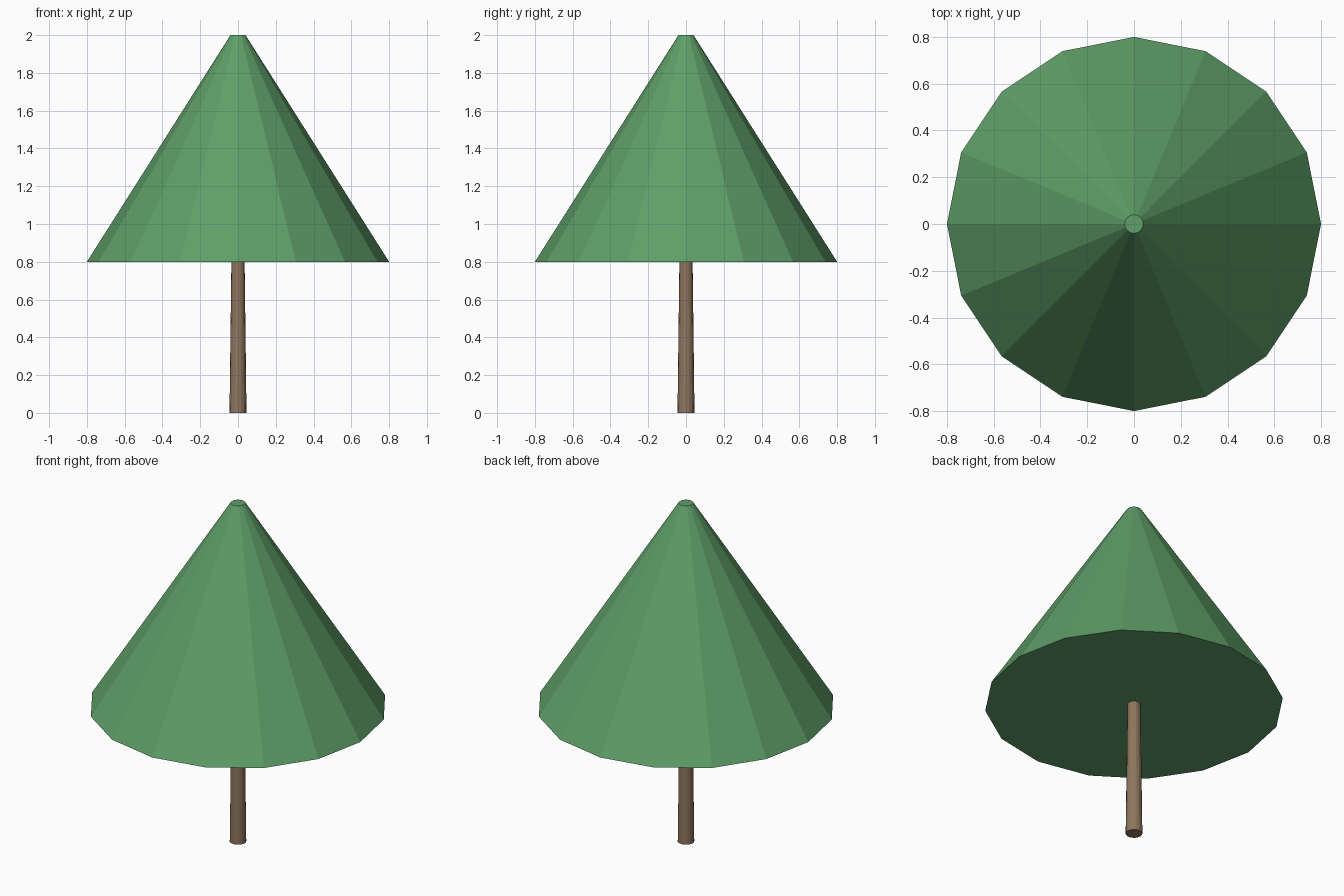
import bpy

if "Cube" in bpy.data.objects:
    bpy.data.objects.remove(bpy.data.objects["Cube"])


def make_material(name, colour):
    mat = bpy.data.materials.new(name)
    mat.diffuse_color = (*colour, 1.0)
    mat.use_nodes = True
    mat.node_tree.nodes["Principled BSDF"].inputs["Base Color"].default_value = mat.diffuse_color
    return mat


def tapered_part(name, sides, r_bottom, r_top, z_bottom, z_top, mat):
    """Flat-faced, capped cone standing between two heights."""
    bpy.ops.mesh.primitive_cone_add(
        vertices=sides, radius1=r_bottom, radius2=r_top,
        depth=z_top - z_bottom, location=(0, 0, (z_bottom + z_top) / 2))
    obj = bpy.context.object
    obj.name = name
    obj.data.materials.append(mat)
    return obj


leaf_green = make_material("leaf green", (0.115, 0.345, 0.138))
bark_brown = make_material("bark brown", (0.27, 0.18, 0.113))

# Slim trunk ending at the underside of the foliage
tapered_part("trunk", 16, 0.045, 0.035, 0.0, 0.8, bark_brown)

# Wide foliage cone with a small flat tip
tapered_part("foliage", 16, 0.8, 0.04, 0.8, 2.0, leaf_green)
